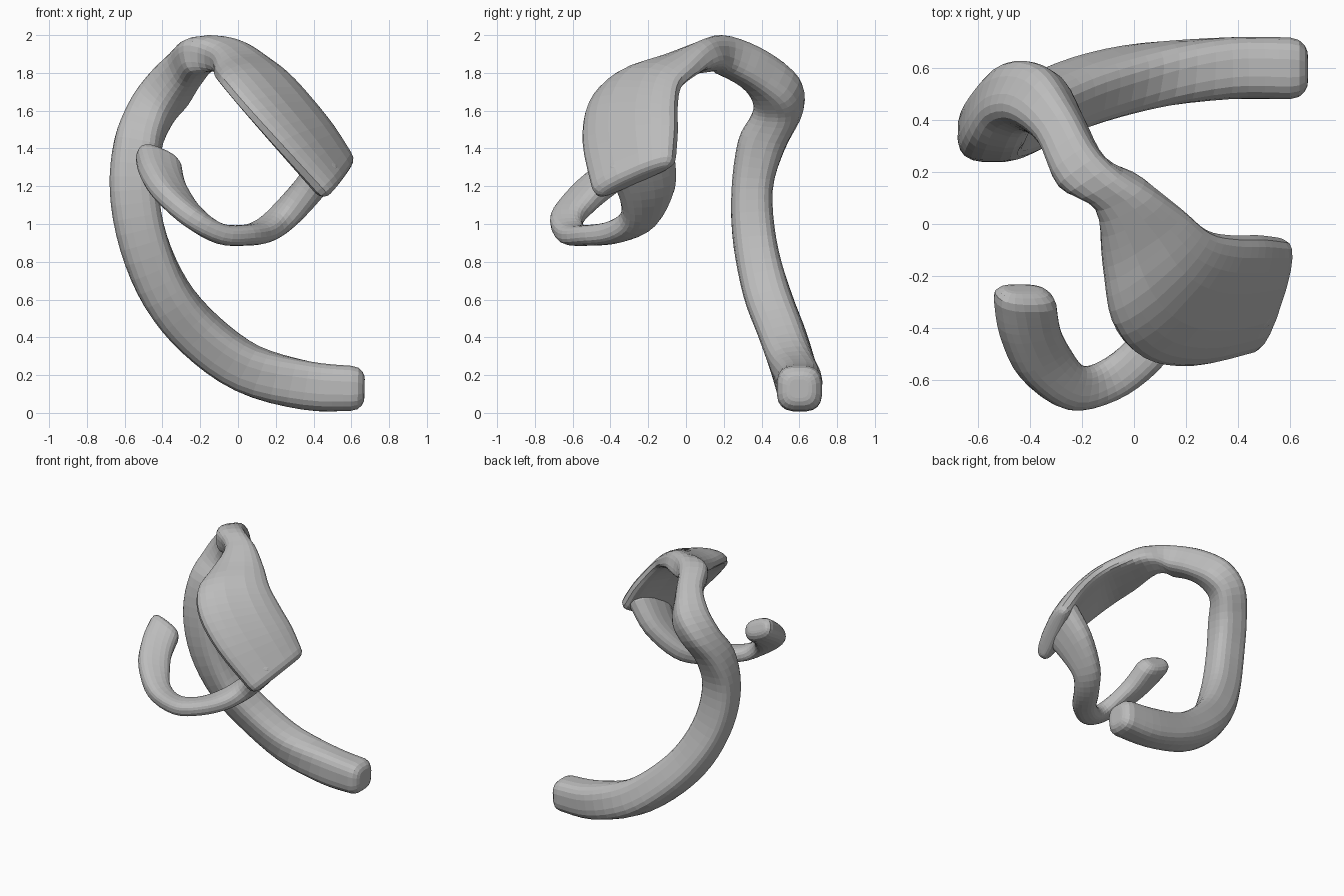
import bpy, bmesh, math
from mathutils import Vector

if "Cube" in bpy.data.objects:
    bpy.data.objects.remove(bpy.data.objects["Cube"])

grey = bpy.data.materials.new("plain grey")
grey.diffuse_color = (0.5, 0.5, 0.5, 1)
grey.use_nodes = True
grey.node_tree.nodes["Principled BSDF"].inputs["Base Color"].default_value = grey.diffuse_color
SIDES = 20


def catmull(p, t):
    a, b, c, d = p
    return 0.5 * (2 * b + (c - a) * t + (2 * a - 5 * b + 4 * c - d) * t * t
                  + (3 * b - a - 3 * c + d) * t ** 3)


def smooth_list(vals, steps):
    out, n = [], len(vals)
    for i in range(n - 1):
        p = [vals[max(i - 1, 0)], vals[i], vals[i + 1], vals[min(i + 2, n - 1)]]
        out += [catmull(p, k / steps) for k in range(steps)]
    return out + [vals[-1]]


def loft(name, stations, steps, power, caps):
    """Sweep a rounded-square section; station = centre, half-width vector,
    half-thickness, outward bow of the middle."""
    C = smooth_list([Vector(s[0]) for s in stations], steps)
    W = smooth_list([Vector(s[1]) for s in stations], steps)
    T = smooth_list([s[2] for s in stations], steps)
    B = smooth_list([s[3] if len(s) > 3 else 0.0 for s in stations], steps)
    n = len(C)
    tang = [(C[min(i + 1, n - 1)] - C[max(i - 1, 0)]).normalized() for i in range(n)]
    rows = [(C[i], W[i], tang[i].cross(W[i]).normalized(), T[i], B[i]) for i in range(n)]

    # rounded ends
    def end(i, sign, cap):
        c, w, nrm, t, b = rows[i]
        out = []
        for deg in (30, 55, 75, 90):
            a = math.radians(deg)
            cut = cap * (1 - math.cos(a))
            out.append((c + tang[i] * sign * cap * math.sin(a),
                        w * (1 - cut / w.length), nrm, t - cut, b))
        return out
    rows = end(0, -1, caps[0])[::-1] + rows + end(n - 1, 1, caps[1])

    bm = bmesh.new()
    rings = []
    for c, w, nrm, t, b in rows:
        ring = []
        for k in range(SIDES):
            a = 2 * math.pi * (k + 0.5) / SIDES
            u, v = math.cos(a), math.sin(a)
            u = math.copysign(abs(u) ** (2 / power), u)
            v = math.copysign(abs(v) ** (2 / power), v)
            ring.append(bm.verts.new(c + w * u + nrm * (t * v + b * (1 - u * u))))
        rings.append(ring)
    for r, s in zip(rings, rings[1:]):
        for k in range(SIDES):
            j = (k + 1) % SIDES
            bm.faces.new((r[k], r[j], s[j], s[k]))
    bm.faces.new(rings[0][::-1])
    bm.faces.new(rings[-1])
    bmesh.ops.recalc_face_normals(bm, faces=bm.faces)
    me = bpy.data.meshes.new(name)
    bm.to_mesh(me)
    bm.free()
    me.materials.append(grey)
    ob = bpy.data.objects.new(name, me)
    bpy.context.collection.objects.link(ob)
    return ob


def edges(a, b, t, bow):
    """Station given by its two side points."""
    a, b = Vector(a), Vector(b)
    return ((a + b) / 2, (a - b) / 2, t, bow)


# curved arm running into the neck and the flat paddle
loft("arm_and_paddle", [
    ((0.60, 0.60, 0.13), (0, 0.12, 0), 0.12),
    ((0.36, 0.60, 0.145), (0, 0.12, 0), 0.13),
    ((0.05, 0.57, 0.235), (0.02, 0.12, 0.02), 0.13),
    ((-0.20, 0.51, 0.415), (0.02, 0.12, 0.03), 0.13),
    ((-0.38, 0.43, 0.63), (0.01, 0.12, 0.03), 0.13),
    ((-0.50, 0.365, 0.90), (0, 0.115, 0.01), 0.13),
    ((-0.55, 0.35, 1.18), (0, 0.11, 0), 0.13),
    ((-0.53, 0.40, 1.42), (0.01, 0.12, -0.03), 0.125),
    ((-0.46, 0.485, 1.59), (0.04, 0.125, -0.01), 0.12),
    ((-0.37, 0.475, 1.71), (0.07, 0.105, 0), 0.12),
    ((-0.28, 0.36, 1.82), (0.075, 0.06, 0.01), 0.11),
    ((-0.20, 0.20, 1.895), (0.085, 0.06, 0.01), 0.10),
    edges((0.04, 0.16, 1.91), (-0.15, 0.07, 1.86), 0.085, 0.01),
    edges((0.19, 0.05, 1.82), (-0.12, -0.16, 1.80), 0.065, 0.035),
    edges((0.29, -0.03, 1.74), (-0.08, -0.38, 1.75), 0.06, 0.04),
    edges((0.39, -0.05, 1.63), (0.03, -0.51, 1.62), 0.06, 0.04),
    edges((0.49, -0.05, 1.50), (0.21, -0.54, 1.42), 0.065, 0.03),
    edges((0.57, -0.06, 1.37), (0.43, -0.49, 1.18), 0.07, 0.01),
], 4, 3, (0.07, 0.06))

# hook curling out from under the paddle
loft("hook", [
    ((0.48, -0.24, 1.33), (0.02, 0.18, 0.05), 0.09),
    ((0.37, -0.21, 1.18), (-0.01, 0.15, 0.02), 0.08),
    ((0.23, -0.25, 1.03), (-0.05, 0.09, 0), 0.07),
    ((0.13, -0.37, 0.96), (-0.07, 0.055, 0), 0.06),
    ((0.03, -0.51, 0.94), (-0.06, 0.06, 0), 0.055),
    ((-0.10, -0.605, 0.95), (-0.03, 0.075, 0.01), 0.055),
    ((-0.23, -0.63, 1.03), (0.03, 0.085, 0), 0.06),
    ((-0.34, -0.54, 1.14), (0.09, 0.06, -0.03), 0.065),
    ((-0.40, -0.42, 1.24), (0.11, 0.02, -0.05), 0.075),
    ((-0.42, -0.30, 1.325), (0.115, 0, -0.05), 0.08),
], 4, 2.6, (0.05, 0.06))
